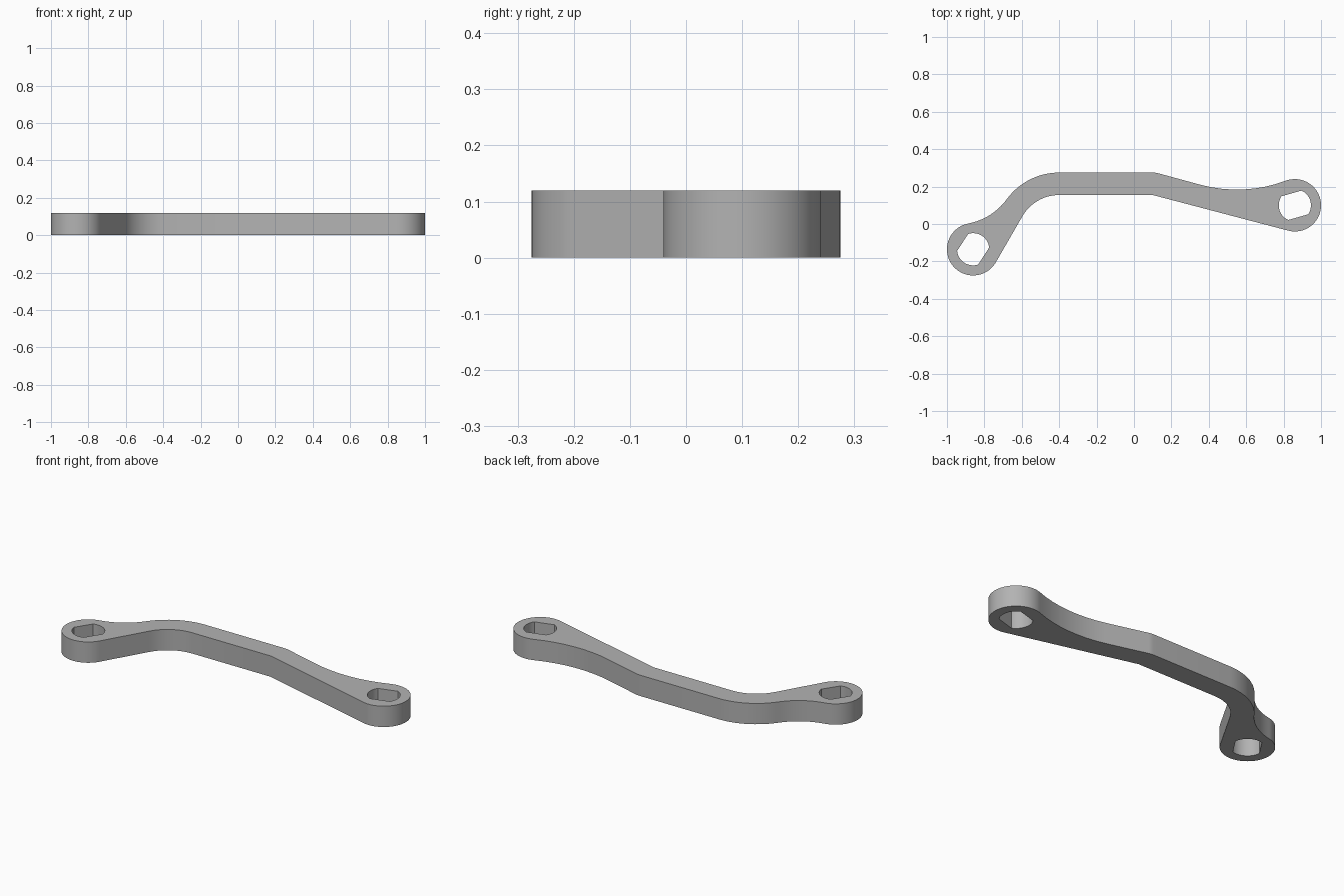
import bpy, bmesh
from math import radians, degrees, cos, sin, acos, asin, atan2, sqrt
from mathutils import Vector

if "Cube" in bpy.data.objects:
    bpy.data.objects.remove(bpy.data.objects["Cube"], do_unlink=True)

THICK = 0.12
RING = 0.14


def polar(center, r, deg):
    return center + r * Vector((cos(radians(deg)), sin(radians(deg))))


def arc(center, r, a0, a1):
    n = max(3, int(abs(a1 - a0) / 4))
    return [polar(center, r, a0 + (a1 - a0) * i / n) for i in range(n + 1)]


def heading(a, b):
    return degrees(atan2(b.y - a.y, b.x - a.x))


def flatted_hole(center, r, half, tilt):
    # Round hole with two parallel flats
    k = degrees(asin(half / r))
    return arc(center, r, tilt - k, tilt + k) + arc(center, r, tilt + 180 - k, tilt + 180 + k)


# Centres of the end rings, the large bend and the shallow bend
right = Vector((0.86, 0.10))
left = Vector((-0.86, -0.135))
bend = Vector((-0.40, -0.072))
knee = Vector((0.10, 0.155))
inner = 0.227
outer = inner + THICK

# Concave fillet centres that blend the bar into the rings
sweep = Vector((0.55, 0.928))
sweep_r = (sweep - right).length - RING
neck_r = 0.33
span = bend - left
p, q, d = neck_r + RING, neck_r + outer, span.length
neck = polar(left, p, heading(left, bend) + degrees(acos((p * p + d * d - q * q) / (2 * p * d))))

outline = (
    arc(right, RING, -105, heading(right, sweep))
    + arc(sweep, sweep_r, heading(sweep, right), -105)
    + arc(knee, THICK, 75, 90)
    + arc(bend, outer, 90, heading(bend, neck))
    + arc(neck, neck_r, heading(neck, bend), heading(neck, left))
    + arc(left, RING, heading(left, neck), 330)
    + arc(bend, inner, 150, 90)
    + [knee]
)
loops = [outline, flatted_hole(right, 0.086, 0.066, 16), flatted_hole(left, 0.086, 0.067, 57)]

# Fill the profile with its holes and extrude it
bm = bmesh.new()
edges = []
for loop in loops:
    points = [pt for i, pt in enumerate(loop) if (pt - loop[i - 1]).length > 0.0005]
    verts = [bm.verts.new((pt.x, pt.y, 0)) for pt in points]
    edges += [bm.edges.new((verts[i - 1], v)) for i, v in enumerate(verts)]
bmesh.ops.triangle_fill(bm, use_beauty=True, edges=edges, normal=(0, 0, 1))
result = bmesh.ops.extrude_face_region(bm, geom=bm.faces[:], use_keep_orig=True)
top = [g for g in result["geom"] if isinstance(g, bmesh.types.BMVert)]
bmesh.ops.translate(bm, verts=top, vec=(0, 0, THICK))
bmesh.ops.recalc_face_normals(bm, faces=bm.faces[:])

mesh = bpy.data.meshes.new("link_arm")
bm.to_mesh(mesh)
bm.free()
arm = bpy.data.objects.new("link_arm", mesh)
bpy.context.collection.objects.link(arm)

# Plain grey material
grey = bpy.data.materials.new("grey")
grey.use_nodes = True
grey.diffuse_color = (0.45, 0.45, 0.45, 1)
grey.node_tree.nodes["Principled BSDF"].inputs["Base Color"].default_value = grey.diffuse_color
mesh.materials.append(grey)

bpy.ops.object.select_all(action="DESELECT")
arm.select_set(True)
bpy.context.view_layer.objects.active = arm
bpy.ops.object.shade_smooth_by_angle(angle=radians(30))
